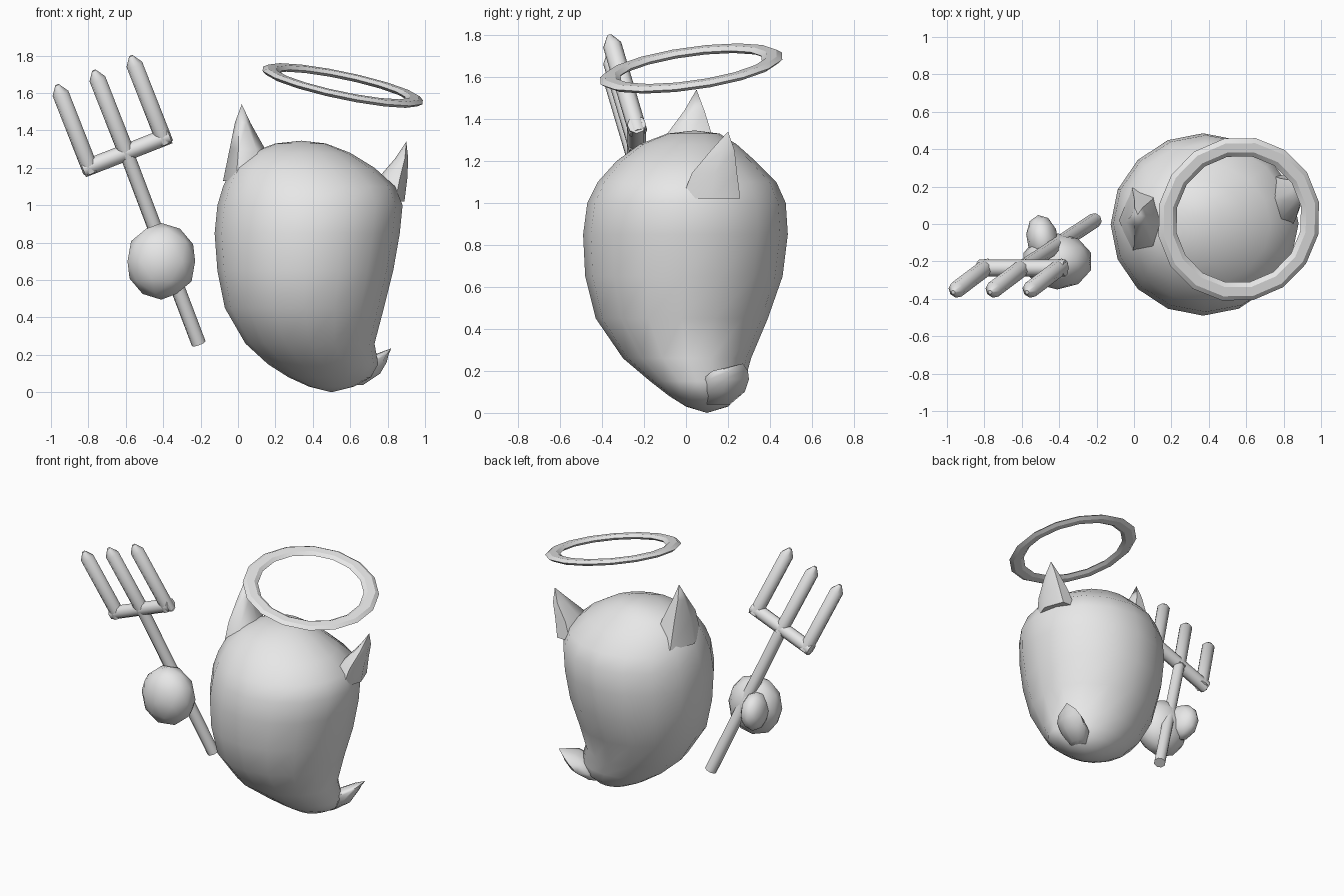
import bpy
import bmesh
from math import cos, sin, tau, radians
from mathutils import Matrix, Vector

cube = bpy.data.objects.get("Cube")
if cube:
    bpy.data.objects.remove(cube, do_unlink=True)

# Single matte grey used by every part
grey = bpy.data.materials.new("plain_grey")
grey.use_nodes = True
GREY = (0.8, 0.8, 0.8, 1)
grey.diffuse_color = GREY
grey.node_tree.nodes["Principled BSDF"].inputs["Base Color"].default_value = GREY


def finish(name, bm, angle):
    """Turn a bmesh into a shaded, coloured object."""
    bmesh.ops.recalc_face_normals(bm, faces=bm.faces)
    mesh = bpy.data.meshes.new(name)
    bm.to_mesh(mesh)
    bm.free()
    mesh.materials.append(grey)
    obj = bpy.data.objects.new(name, mesh)
    bpy.context.collection.objects.link(obj)
    bpy.ops.object.select_all(action="DESELECT")
    obj.select_set(True)
    bpy.context.view_layer.objects.active = obj
    bpy.ops.object.shade_smooth_by_angle(angle=radians(angle))
    return obj


def loft(name, rings, sides, matrix=Matrix(), angle=60):
    """Skin a stack of elliptical rings (x, y, z, rx, ry); zero radius is a point."""
    bm = bmesh.new()
    loops = []
    for x, y, z, rx, ry in rings:
        count = sides if rx > 0 else 1
        loops.append([bm.verts.new(matrix @ Vector((
            x + rx * cos(tau * i / sides), y + ry * sin(tau * i / sides), z)))
            for i in range(count)])
    for low, high in zip(loops, loops[1:]):
        for i in range(sides):
            j = (i + 1) % sides
            corners = [low[i % len(low)], low[j % len(low)],
                       high[j % len(high)], high[i % len(high)]]
            bm.faces.new(list(dict.fromkeys(corners)))
    for end in (loops[0], loops[-1]):
        if len(end) > 1:
            bm.faces.new(end)
    return finish(name, bm, angle)


def rod(name, start, end, radius, tip=0):
    """Straight eight-sided bar, with an optional blunt pointed tip."""
    start, axis = Vector(start), Vector(end) - Vector(start)
    matrix = Matrix.Translation(start) @ axis.to_track_quat("Z", "Y").to_matrix().to_4x4()
    rings = [(0, 0, 0, radius, radius), (0, 0, axis.length - tip, radius, radius)]
    if tip:
        rings.append((0, 0, axis.length, radius * 0.25, radius * 0.25))
    return loft(name, rings, 8, matrix, 50)


def blob(name, center, radii, turn=0):
    """Low-poly rounded lump."""
    bm = bmesh.new()
    matrix = (Matrix.Translation(center) @ Matrix.Rotation(radians(turn), 4, "Z")
              @ Matrix.Diagonal((*radii, 1)))
    bmesh.ops.create_icosphere(bm, subdivisions=2, radius=1, matrix=matrix)
    return finish(name, bm, 60)


# Egg-shaped body: height, x range, y range of each level
levels = [
    (0.0, 0.5, 0.5, 0.1, 0.1),
    (0.03, 0.38, 0.62, 0, 0.2),
    (0.08, 0.27, 0.71, -0.08, 0.25),
    (0.15, 0.16, 0.75, -0.17, 0.28),
    (0.26, 0.04, 0.73, -0.3, 0.31),
    (0.45, -0.07, 0.78, -0.43, 0.39),
    (0.65, -0.11, 0.83, -0.48, 0.46),
    (0.85, -0.125, 0.865, -0.49, 0.485),
    (1.0, -0.11, 0.88, -0.47, 0.475),
    (1.1, -0.08, 0.84, -0.42, 0.43),
    (1.2, -0.03, 0.73, -0.33, 0.33),
    (1.28, 0.06, 0.6, -0.22, 0.24),
    (1.33, 0.2, 0.47, -0.09, 0.16),
    (1.345, 0.34, 0.34, 0.04, 0.04),
]
loft("body", [((a + b) / 2, (c + d) / 2, z, (b - a) / 2, (d - c) / 2)
              for z, a, b, c, d in levels], 16)

# Curled tail at the bottom
loft("tail", [(0.62, 0.15, 0.04, 0.05, 0.06),
              (0.67, 0.18, 0.1, 0.09, 0.1),
              (0.72, 0.19, 0.16, 0.075, 0.11),
              (0.765, 0.21, 0.2, 0.04, 0.085),
              (0.82, 0.27, 0.235, 0, 0)], 8)

# Horns
loft("right_horn", [(0.06, 0.02, 1.13, 0.14, 0.2),
                    (0.05, 0.01, 1.3, 0.095, 0.14),
                    (0.025, 0.04, 1.44, 0.042, 0.055),
                    (0.02, 0.05, 1.54, 0, 0)], 6)
loft("left_horn", [(0.79, 0.12, 1.02, 0.1, 0.16),
                   (0.825, 0.135, 1.14, 0.08, 0.125),
                   (0.875, 0.175, 1.25, 0.035, 0.065),
                   (0.9, 0.2, 1.34, 0, 0)], 6)

# Tilted flattened halo
normal = Vector((0.21, -0.14, 1)).normalized()
bpy.ops.mesh.primitive_torus_add(
    major_segments=16, minor_segments=6, major_radius=0.395, minor_radius=0.05,
    location=(0.56, 0.025, 1.64), rotation=normal.to_track_quat("Z", "Y").to_euler())
halo = bpy.context.object
halo.name = "halo"
halo.scale.z = 0.4
halo.data.materials.append(grey)
bpy.ops.object.shade_smooth_by_angle(angle=radians(50))

# Trident: staff, crossbar and three prongs
left_end, right_end = Vector((-0.795, -0.235, 1.205)), Vector((-0.4, -0.235, 1.36))
reach = Vector((-0.172, -0.13, 0.438))
middle = (left_end + right_end) / 2
rod("staff", (-0.21, 0.02, 0.26), middle, 0.04)
overhang = (right_end - left_end) * 0.085
rod("crossbar", left_end - overhang, right_end + overhang, 0.045)
for name, base in (("right_prong", left_end), ("middle_prong", middle), ("left_prong", right_end)):
    rod(name, base - reach * 0.06, base + reach, 0.045, 0.05)

# Hand wrapped around the front of the staff
blob("hand_palm", (-0.41, -0.2, 0.7), (0.19, 0.15, 0.205))
blob("hand_thumb", (-0.49, -0.08, 0.72), (0.085, 0.13, 0.13), 10)
